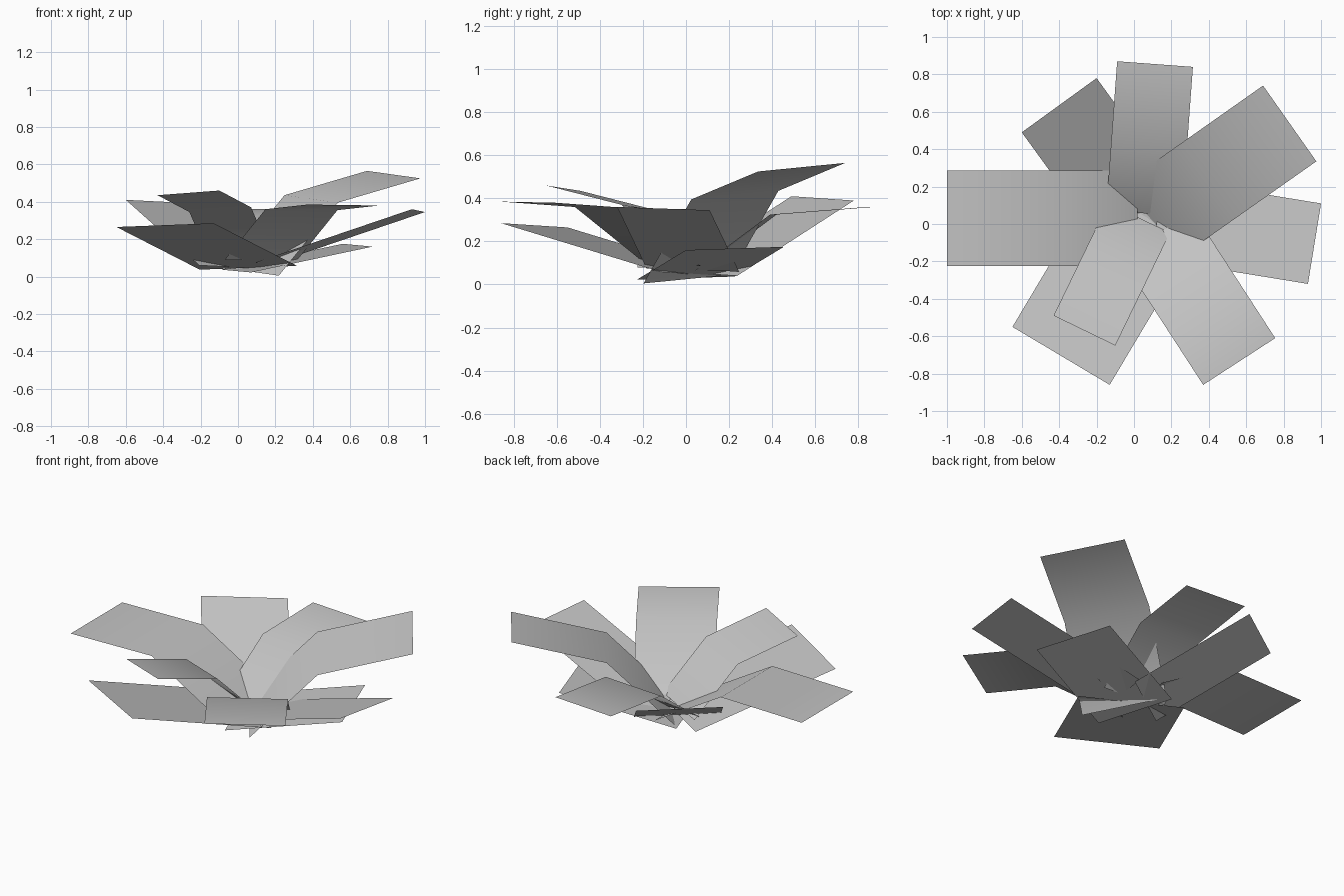
import bpy
import bmesh
from mathutils import Vector

default_cube = bpy.data.objects.get("Cube")
if default_cube:
    bpy.data.objects.remove(default_cube, do_unlink=True)

# One plain grey for every leaf
leaf_grey = bpy.data.materials.new("leaf_grey")
grey = (0.55, 0.55, 0.55, 1.0)
leaf_grey.use_nodes = True
leaf_grey.diffuse_color = grey
leaf_grey.node_tree.nodes["Principled BSDF"].inputs["Base Color"].default_value = grey

UP = Vector((0, 0, 1))


def make_leaf(name, start_corner, end_corner, sections):
    """Build a thin leaf from its outer tip edge towards the centre.

    The tip edge runs counterclockwise around the plant.
    Each section is (horizontal run inwards, drop in height).
    """
    start, end = Vector(start_corner), Vector(end_corner)
    inward = UP.cross(end - start).normalized()

    bm = bmesh.new()
    row = [bm.verts.new(start), bm.verts.new(end)]
    for run, drop in sections:
        step = inward * run - UP * drop
        next_row = [bm.verts.new(vert.co + step) for vert in row]
        face = bm.faces.new((row[0], row[1], next_row[1], next_row[0]))
        face.smooth = True
        row = next_row

    mesh = bpy.data.meshes.new(name)
    bm.to_mesh(mesh)
    bm.free()
    mesh.materials.append(leaf_grey)
    leaf = bpy.data.objects.new(name, mesh)
    bpy.context.collection.objects.link(leaf)
    return leaf


# Bent leaves: a shallow outer panel and a steep inner panel
make_leaf("right_bent_leaf", (-1, .285, .34), (-1, -.225, .34),
          [(.56, -.01), (.46, .27)])
make_leaf("back_bent_leaf", (.315, .84, .36), (-.09, .87, .36),
          [(.45, .035), (.35, .26)])
make_leaf("back_left_bent_leaf", (.975, .335, .525), (.69, .74, .565),
          [(.54, .13), (.385, .39)])
make_leaf("front_left_bent_leaf", (.37, -.86, .385), (.755, -.61, .38),
          [(.41, .025), (.4, .27)])
make_leaf("front_right_small_bent_leaf", (-.43, -.49, .435), (-.1, -.65, .46),
          [(.39, .09), (.28, .285)])

# Straight leaves: a single flat panel
make_leaf("left_straight_leaf", (.93, -.32, .36), (1, .11, .345),
          [(.85, .285)])
make_leaf("left_low_straight_leaf", (.72, 0, .16), (.56, .455, .175),
          [(.69, .138)])
make_leaf("front_right_straight_leaf", (-.65, -.55, .265), (-.13, -.86, .285),
          [(.87, .228)])
make_leaf("back_right_straight_leaf", (-.2, .78, .39), (-.6, .49, .41),
          [(.67, .35)])
